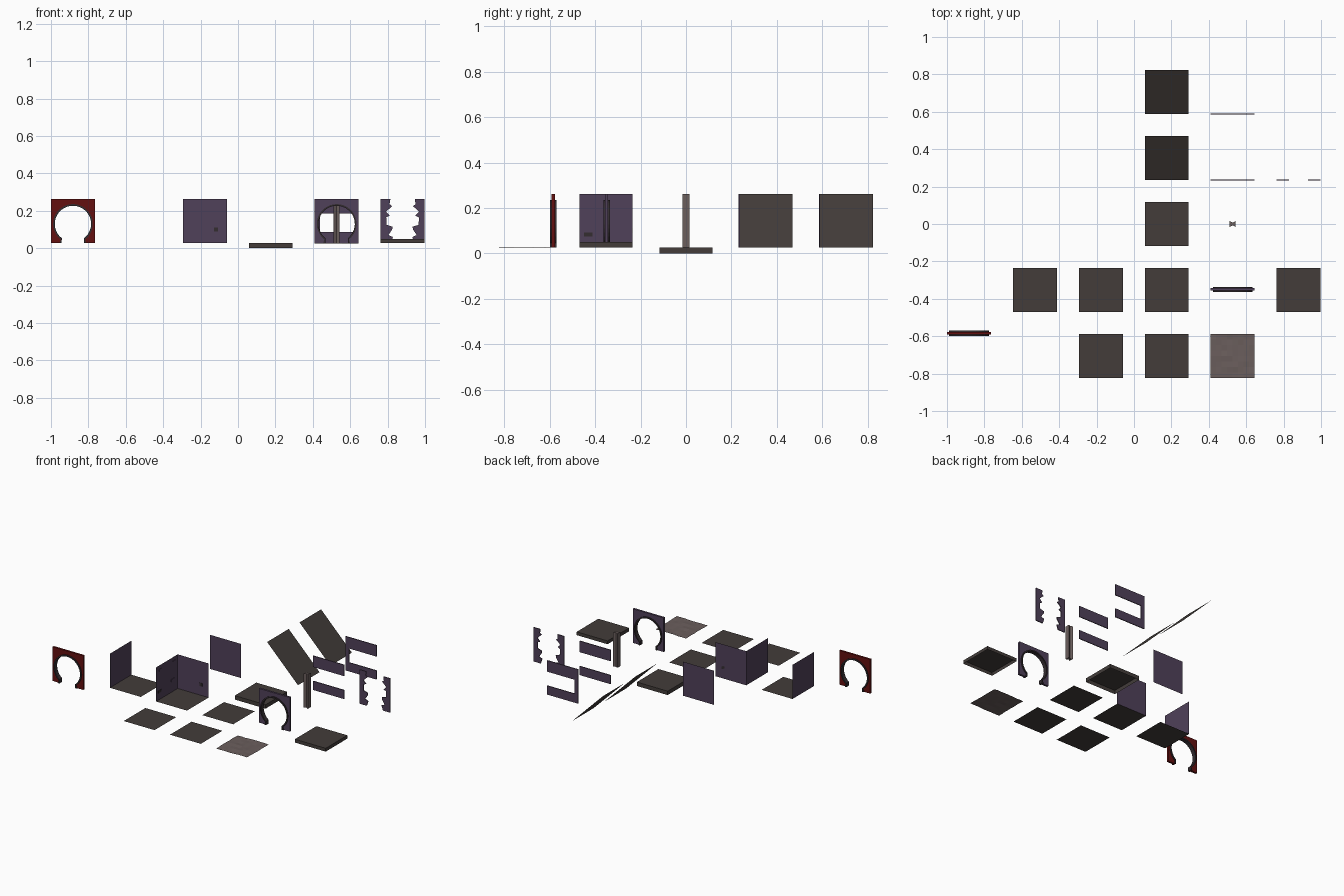
import bpy, bmesh, math, random

if "Cube" in bpy.data.objects:
    bpy.data.objects.remove(bpy.data.objects["Cube"])
random.seed(4)

def mat(name, rgb):
    m = bpy.data.materials.new(name)
    m.diffuse_color = (*rgb, 1)
    m.use_nodes = True
    m.node_tree.nodes["Principled BSDF"].inputs["Base Color"].default_value = m.diffuse_color
    return m

FLOOR = mat("dark stone", (0.056, 0.046, 0.042))
TAN = mat("pale stone", (0.145, 0.112, 0.108))
WALL = mat("purple plaster", (0.080, 0.052, 0.100))
RED = mat("deep red", (0.125, 0.005, 0.005))
TRIM = mat("dark trim", (0.034, 0.026, 0.030))

P = 0.3525           # spacing of the kit pieces
H = 0.1175           # half a tile
Z0, Z1 = 0.027, 0.262

def cx(i): return 0.175 + i * P
def cy(j): return j * P

def finish(name, bm, m):
    me = bpy.data.meshes.new(name)
    bm.to_mesh(me)
    bm.free()
    me.materials.append(m)
    ob = bpy.data.objects.new(name, me)
    bpy.context.collection.objects.link(ob)
    return ob

def sheet(name, pts, m):
    bm = bmesh.new()
    bm.faces.new([bm.verts.new(p) for p in pts])
    return finish(name, bm, m)

def prism(name, pts, lo, hi, m, loc=(0, 0), plane="xz"):
    """Extrude a 2D outline; xz outlines run along y, xy outlines along z."""
    bm = bmesh.new()
    if plane == "xz":
        put = lambda u, v, d: (loc[0] + u, loc[1] + d, v)
    else:
        put = lambda u, v, d: (loc[0] + u, loc[1] + v, d)
    a = [bm.verts.new(put(u, v, lo)) for u, v in pts]
    b = [bm.verts.new(put(u, v, hi)) for u, v in pts]
    n = len(pts)
    bm.faces.new(a)
    bm.faces.new(b[::-1])
    for i in range(n):
        bm.faces.new((a[i], b[i], b[(i + 1) % n], a[(i + 1) % n]))
    bmesh.ops.recalc_face_normals(bm, faces=bm.faces)
    return finish(name, bm, m)

def rect(x0, z0, x1, z1):
    return [(x0, z0), (x1, z0), (x1, z1), (x0, z1)]

# flat floors
def floor(name, x, y):
    sheet(name, [(x-H, y-H, Z0), (x+H, y-H, Z0), (x+H, y+H, Z0), (x-H, y+H, Z0)], FLOOR)

for i, j in ((-2, -1), (-1, -1), (0, -1), (-1, -2), (0, -2)):
    floor(f"floor_{i + 2}_{j + 2}", cx(i), cy(j))

# worn pale floor with slight relief
bm = bmesh.new()
bmesh.ops.create_grid(bm, x_segments=8, y_segments=8, size=H)
for v in bm.verts:
    v.co.z = Z0 + random.uniform(-0.002, 0.002)
    v.co.x += cx(1)
    v.co.y += cy(-2)
finish("worn_floor", bm, TAN)

# raised slabs, open underneath
def slab(name, x, y, z0, z1):
    bm = bmesh.new()
    bmesh.ops.create_cube(bm, size=1)
    for v in bm.verts:
        v.co = (x + v.co.x * 2 * H, y + v.co.y * 2 * H, z1 if v.co.z > 0 else z0)
    bm.normal_update()
    bmesh.ops.delete(bm, geom=[f for f in bm.faces if f.normal.z < -0.5], context="FACES")
    finish(name, bm, FLOOR)

slab("lower_slab", cx(0), cy(0), 0, Z0)
slab("step_slab", cx(2), cy(-1), Z0, 0.05)

# ramps falling towards +x
for j in (1, 2):
    x, y = cx(0), cy(j)
    sheet(f"ramp_{j}", [(x-H, y-H, Z1), (x+H, y-H, Z0), (x+H, y+H, Z0), (x-H, y+H, Z1)], FLOOR)

# thin plain walls
def side_wall(name, x, y):
    sheet(name, [(x-H, y-H, Z0), (x-H, y+H, Z0), (x-H, y+H, Z1), (x-H, y-H, Z1)], WALL)

def back_wall(name, x, y):
    sheet(name, [(x-H, y+H, Z0), (x-H, y+H, Z1), (x+H, y+H, Z1), (x+H, y+H, Z0)][::-1], WALL)

side_wall("end_wall", cx(-2), cy(-1))
side_wall("corner_side_wall", cx(-1), cy(-1))
back_wall("corner_back_wall", cx(-1), cy(-1))
back_wall("plain_wall", cx(-1), cy(0))

# exposed bricks on the corner walls
prism("back_brick", rect(0.05, 0.09, 0.07, 0.112), -0.002, 0, TRIM, (cx(-1), cy(-1) + H))
for k, (y, z) in enumerate(((-0.43, 0.075), (-0.42, 0.22), (-0.28, 0.22), (-0.29, 0.10))):
    prism(f"side_brick_{k}", rect(0, z, 0.002, z + 0.016), -0.018, 0.018,
          TRIM if k == 0 else WALL, (cx(-1) - H, y))

# window walls: two strips, and the end piece with a post
T = 0.003
W0, W1 = 0.088, 0.185
y = cy(1) - H
prism("window_wall_top", rect(-H, W1, H, Z1), -T, T, WALL, (cx(1), y))
prism("window_wall_bottom", rect(-H, Z0, H, W0), -T, T, WALL, (cx(1), y))
prism("window_end_wall", [(-H, Z0), (H, Z0), (H, W0), (-H + 0.028, W0), (-H + 0.028, W1),
      (H, W1), (H, Z1), (-H, Z1)], -T, T, WALL, (cx(1), cy(2) - H))

# broken wall, mirrored halves
edge = [(.055, Z0), (.066, .06), (.042, .07), (.062, .1), (.064, .115), (.032, .125),
        (.03, .165), (.05, .175), (.03, .195), (.045, .21), (.062, .225), (.048, .235), (.052, Z1)]
for s, side in ((-1, "left"), (1, "right")):
    pts = [(s * H, Z0)] + [(s * (H - w), z) for w, z in edge] + [(s * H, Z1)]
    prism(f"broken_wall_{side}", pts, -T, T, WALL, (cx(2), y))

# keyhole arches: square plate with a thicker round lining
def arc(r, n=28, a0=-52, a1=232):
    return [(r * math.cos(math.radians(a0 + (a1 - a0) * k / n)),
             0.13 + r * math.sin(math.radians(a0 + (a1 - a0) * k / n))) for k in range(n + 1)]

def arch(name, x, y, m):
    plate = [(-H, Z0), (-H, Z1), (H, Z1), (H, Z0), (0.063, Z0)] + arc(0.1) + [(-0.063, Z0)]
    prism(name + "_plate", plate, -0.007, 0.007, m, (x, y))
    inner = [(0.06, Z0)] + arc(0.097) + [(-0.06, Z0)]
    outer = [(0.072, Z0)] + arc(0.106) + [(-0.072, Z0)]
    prism(name + "_lining", inner + outer[::-1], -0.014, 0.014, TRIM, (x, y))

arch("red_arch", cx(-3), cy(-2) + H + 0.003, RED)
arch("purple_arch", cx(1), cy(-1) + 0.003, WALL)

# grooved pillar
prism("pillar", [(-.016, -.016), (0, -.007), (.016, -.016), (.016, .016), (0, .007), (-.016, .016)],
      Z0, Z1, TAN, (cx(1), 0), "xy")
